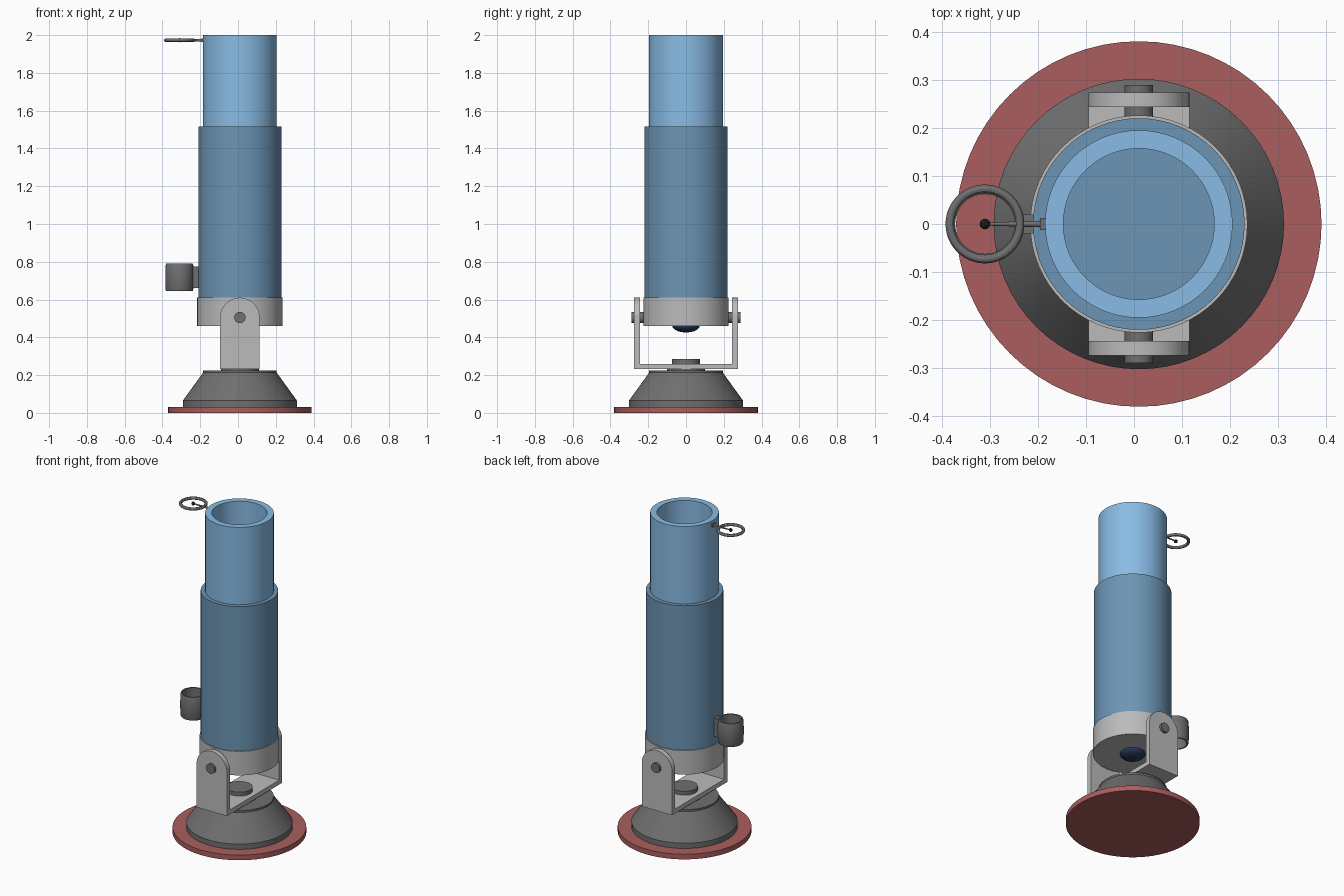
import bpy, bmesh
from math import pi, sin, cos, radians
from mathutils import Matrix

if "Cube" in bpy.data.objects:
    bpy.data.objects.remove(bpy.data.objects["Cube"])

CX = 0.01      # main axis of the telescope
SX = -0.31     # axis of the sighting parts


def material(name, color):
    m = bpy.data.materials.new(name)
    m.diffuse_color = (*color, 1)
    m.use_nodes = True
    m.node_tree.nodes["Principled BSDF"].inputs["Base Color"].default_value = m.diffuse_color
    return m


light_blue = material("light_blue", (0.25, 0.50, 0.78))
blue = material("blue", (0.15, 0.30, 0.46))
red = material("red", (0.40, 0.11, 0.11))
dark_grey = material("dark_grey", (0.16, 0.16, 0.16))
light_grey = material("light_grey", (0.50, 0.50, 0.50))
navy = material("navy", (0.02, 0.04, 0.10))
black = material("black", (0.01, 0.01, 0.01))


def finish(name, bm, mat, matrix=Matrix()):
    bmesh.ops.remove_doubles(bm, verts=bm.verts, dist=1e-6)
    bmesh.ops.recalc_face_normals(bm, faces=bm.faces)
    me = bpy.data.meshes.new(name)
    bm.to_mesh(me)
    bm.free()
    me.transform(matrix)
    me.materials.append(mat)
    ob = bpy.data.objects.new(name, me)
    bpy.context.collection.objects.link(ob)
    bpy.context.view_layer.objects.active = ob
    bpy.ops.object.select_all(action='DESELECT')
    ob.select_set(True)
    bpy.ops.object.shade_smooth_by_angle(angle=radians(30))
    return ob


def lathe(name, profile, mat, matrix=None, closed=False, n=64):
    """Spin an (r, z) profile about z; closed=True for hollow rings."""
    bm = bmesh.new()
    vs = [bm.verts.new((r, 0, z)) for r, z in profile]
    es = [bm.edges.new(p) for p in zip(vs, vs[1:])]
    if closed:
        es.append(bm.edges.new((vs[-1], vs[0])))
    bmesh.ops.spin(bm, geom=vs + es, cent=(0, 0, 0), axis=(0, 0, 1),
                   angle=2 * pi, steps=n, use_duplicate=False)
    return finish(name, bm, mat, matrix or Matrix.Translation((CX, 0, 0)))


def disc(r, z0, z1):
    return [(0, z0), (r, z0), (r, z1), (0, z1)]


def box(name, lo, hi, mat):
    bm = bmesh.new()
    bmesh.ops.create_cube(bm, size=1)
    for v in bm.verts:
        v.co = [(a + b) / 2 + c * (b - a) for a, b, c in zip(lo, hi, v.co)]
    return finish(name, bm, mat)


# Base
lathe("base_disc", disc(0.38, 0, 0.032), red)
lathe("base_cone", [(0, 0.032), (0.302, 0.032), (0.302, 0.065), (0.195, 0.213),
                    (0.195, 0.225), (0, 0.225)], dark_grey)
lathe("swivel_washer", disc(0.10, 0.225, 0.235), dark_grey)
lathe("swivel_bolt", disc(0.075, 0.255, 0.284), dark_grey)

# Fork: bottom plate and two round-topped arms with pivot pins
box("fork_plate", (CX - 0.105, -0.245, 0.232), (CX + 0.105, 0.245, 0.26), light_grey)
for side, label in ((-1, "front"), (1, "back")):
    bm = bmesh.new()
    outline = [(-0.105, 0.232), (0.105, 0.232)]
    outline += [(0.105 * cos(pi * i / 24), 0.505 + 0.105 * sin(pi * i / 24))
                for i in range(25)]
    face = bm.faces.new([bm.verts.new((CX + x, side * 0.243, z)) for x, z in outline])
    ext = bmesh.ops.extrude_face_region(bm, geom=[face], use_keep_orig=True)
    for v in ext["geom"]:
        if isinstance(v, bmesh.types.BMVert):
            v.co.y = side * 0.274
    finish(label + "_fork_arm", bm, light_grey)
    lathe(label + "_pivot_pin", disc(0.03, 0.21, 0.289), dark_grey,
          Matrix.Translation((CX, 0, 0.505)) @ Matrix.Rotation(-side * pi / 2, 4, 'X'), n=32)

# Collar and eyepiece lens
lathe("collar", disc(0.226, 0.46, 0.61), light_grey)
lathe("eyepiece_lens", [(0.072 * sin(t * pi / 16), 0.46 - 0.034 * cos(t * pi / 16))
                        for t in range(9)] + [(0, 0.46)], navy)

# Telescope tubes
lathe("lower_tube", disc(0.22, 0.61, 1.515), blue)
lathe("upper_tube", [(0.195, 1.515), (0.195, 2.0), (0.157, 2.0), (0.157, 1.515)],
      light_blue, closed=True)

# Rear sight: open barrel with softened rims, on a narrow bracket
lathe("rear_sight", [(0.062, 0.645), (0.070, 0.645), (0.073, 0.652), (0.075, 0.717),
                     (0.073, 0.782), (0.070, 0.79), (0.062, 0.79)], dark_grey,
      Matrix.Translation((SX, 0, 0)), closed=True, n=48)
box("rear_sight_bracket", (-0.243, -0.02, 0.66), (-0.20, 0.02, 0.775), dark_grey)

# Front sight: ring, centre bead and tapered stem
lathe("front_sight_ring", [(0.073 + 0.009 * cos(pi * i / 6), 0.009 * sin(pi * i / 6))
                           for i in range(12)], dark_grey,
      Matrix.Translation((SX, 0, 1.973)), closed=True, n=48)
bm = bmesh.new()
bmesh.ops.create_uvsphere(bm, u_segments=20, v_segments=12, radius=0.011)
finish("front_sight_bead", bm, black, Matrix.Translation((SX, 0, 1.973)))
lathe("front_sight_stem", [(0, 0), (0.003, 0), (0.007, 0.12), (0, 0.12)], dark_grey,
      Matrix.Translation((SX, 0, 1.973)) @ Matrix.Rotation(pi / 2, 4, 'Y'), n=16)
box("front_sight_foot", (-0.196, -0.012, 1.963), (-0.182, 0.012, 1.983), dark_grey)
